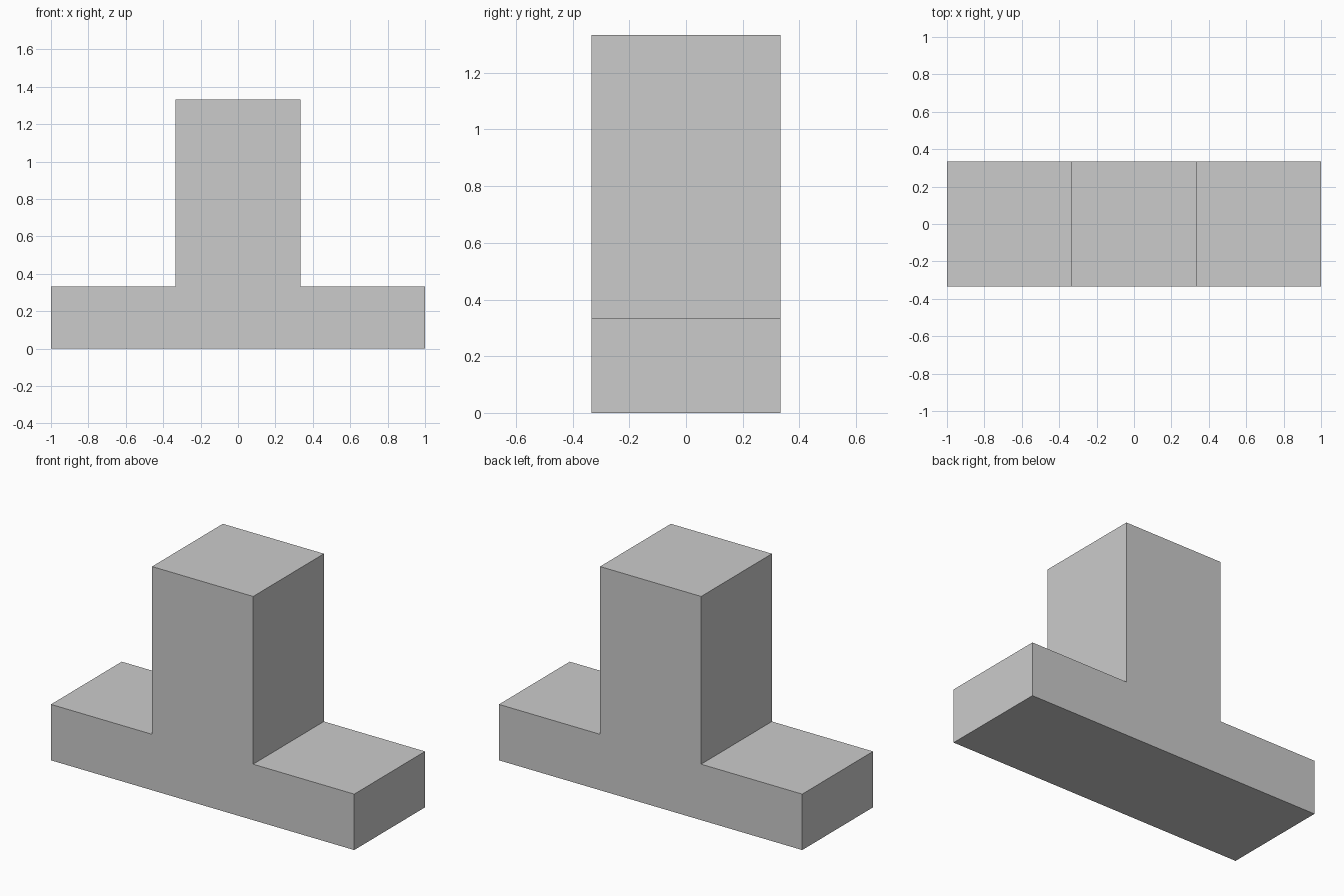
import bpy
import bmesh

if "Cube" in bpy.data.objects:
    bpy.data.objects.remove(bpy.data.objects["Cube"])

U = 1 / 3          # grid unit: base height, half depth, half column width
HEIGHT = 4 * U

# Right half of the inverted-T outline (x, z), mirrored for the left half
right = [(1, 0), (1, U), (U, U), (U, HEIGHT)]
outline = right + [(-x, z) for x, z in reversed(right)]

# Fill the front outline and extrude it to the back
bm = bmesh.new()
front = bm.faces.new([bm.verts.new((x, -U, z)) for x, z in outline])
result = bmesh.ops.extrude_face_region(bm, geom=[front], use_keep_orig=True)
back_verts = [v for v in result["geom"] if isinstance(v, bmesh.types.BMVert)]
bmesh.ops.translate(bm, verts=back_verts, vec=(0, 2 * U, 0))
bmesh.ops.recalc_face_normals(bm, faces=bm.faces)

mesh = bpy.data.meshes.new("t_block")
bm.to_mesh(mesh)
bm.free()
bpy.context.collection.objects.link(bpy.data.objects.new("t_block", mesh))
